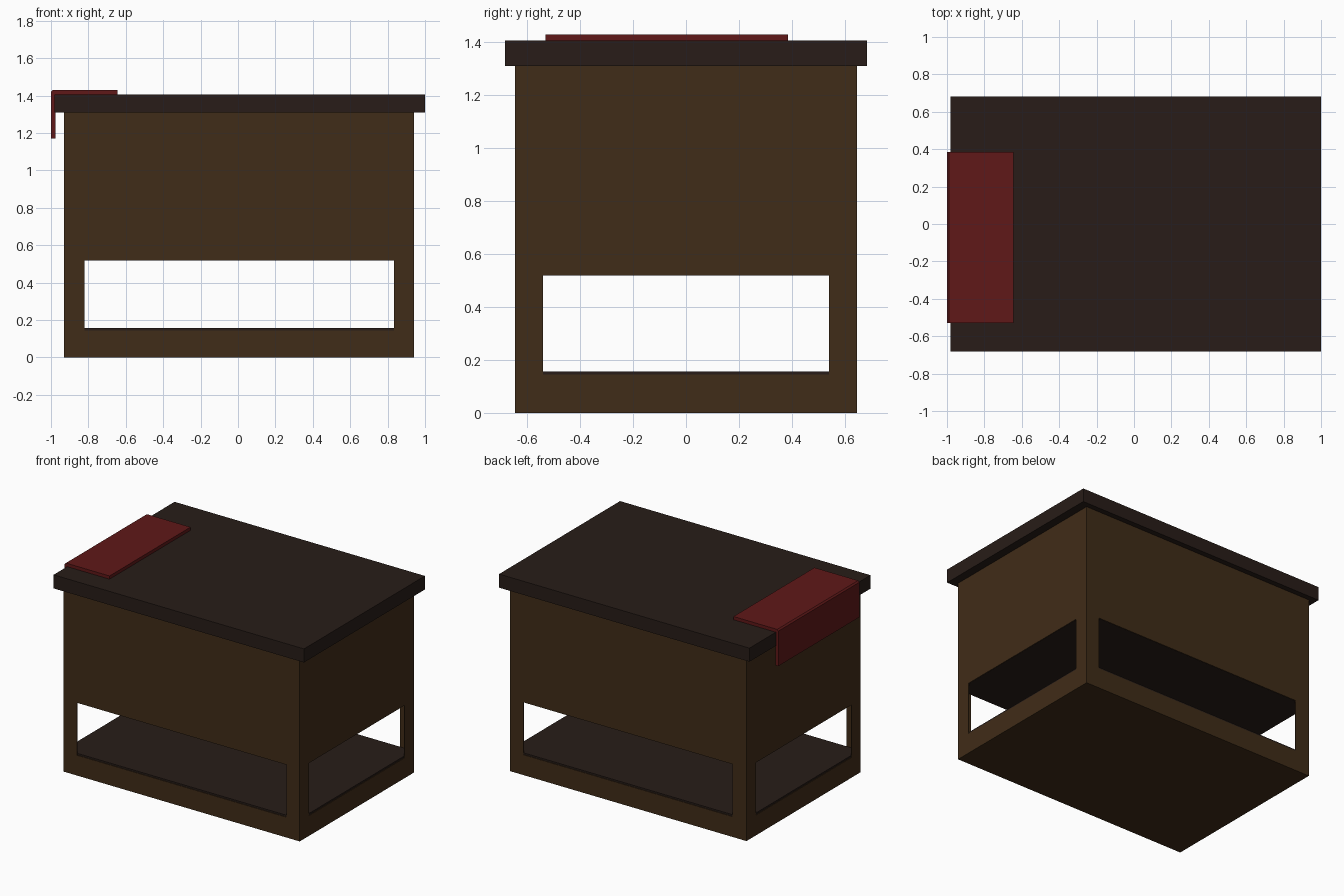
import bpy, bmesh

if "Cube" in bpy.data.objects:
    bpy.data.objects.remove(bpy.data.objects["Cube"])


def material(name, rgb):
    m = bpy.data.materials.new(name)
    m.diffuse_color = (*rgb, 1)
    m.use_nodes = True
    m.node_tree.nodes["Principled BSDF"].inputs["Base Color"].default_value = m.diffuse_color
    return m


WOOD = material("brown_wood", (0.051, 0.025, 0.009))
DARK = material("dark_wood", (0.021, 0.012, 0.009))
RED = material("red_cloth", (0.115, 0.009, 0.009))


def prism(name, profile, y0, y1, mat=None):
    """Extrude an x/z outline from y0 to y1."""
    bm = bmesh.new()
    face = bm.faces.new([bm.verts.new((x, y0, z)) for x, z in profile])
    ext = bmesh.ops.extrude_face_region(bm, geom=[face])["geom"]
    verts = [v for v in ext if isinstance(v, bmesh.types.BMVert)]
    bmesh.ops.translate(bm, verts=verts, vec=(0, y1 - y0, 0))
    bmesh.ops.recalc_face_normals(bm, faces=bm.faces)
    me = bpy.data.meshes.new(name)
    bm.to_mesh(me)
    bm.free()
    if mat:
        me.materials.append(mat)
    ob = bpy.data.objects.new(name, me)
    bpy.context.collection.objects.link(ob)
    return ob


def box(name, x, y, z, mat=None):
    return prism(name, [(x[0], z[0]), (x[1], z[0]), (x[1], z[1]), (x[0], z[1])], *y, mat)


# Body shell with a window on each side and a hollow bay behind the windows
body = box("body", (-0.93, 0.94), (-0.645, 0.645), (0, 1.31), WOOD)
cutters = [
    box("bay_cutter", (-0.925, 0.935), (-0.64, 0.64), (0.13, 0.535)),
    box("front_window_cutter", (-0.82, 0.835), (-1, 1), (0.145, 0.52)),
    box("side_window_cutter", (-1.2, 1.2), (-0.54, 0.54), (0.145, 0.52)),
]
for c in cutters:
    c.hide_render = True
    mod = body.modifiers.new(c.name, "BOOLEAN")
    mod.operation = "DIFFERENCE"
    mod.solver = "EXACT"
    mod.object = c
bpy.context.view_layer.objects.active = body
for c in cutters:
    bpy.ops.object.modifier_apply(modifier=c.name)
    bpy.data.objects.remove(c)

# Shelf and ceiling of the open bay
box("shelf", (-0.926, 0.936), (-0.641, 0.641), (0.129, 0.157), DARK)
box("bay_ceiling", (-0.926, 0.936), (-0.641, 0.641), (0.519, 0.536), DARK)

# Overhanging top
box("table_top", (-0.98, 1.0), (-0.683, 0.683), (1.31, 1.407), DARK)

# Cloth folded over the left edge
prism("cloth", [(-1, 1.17), (-0.977, 1.17), (-0.977, 1.407), (-0.645, 1.407),
                (-0.645, 1.43), (-0.99, 1.43), (-1, 1.42)], -0.53, 0.385, RED)
